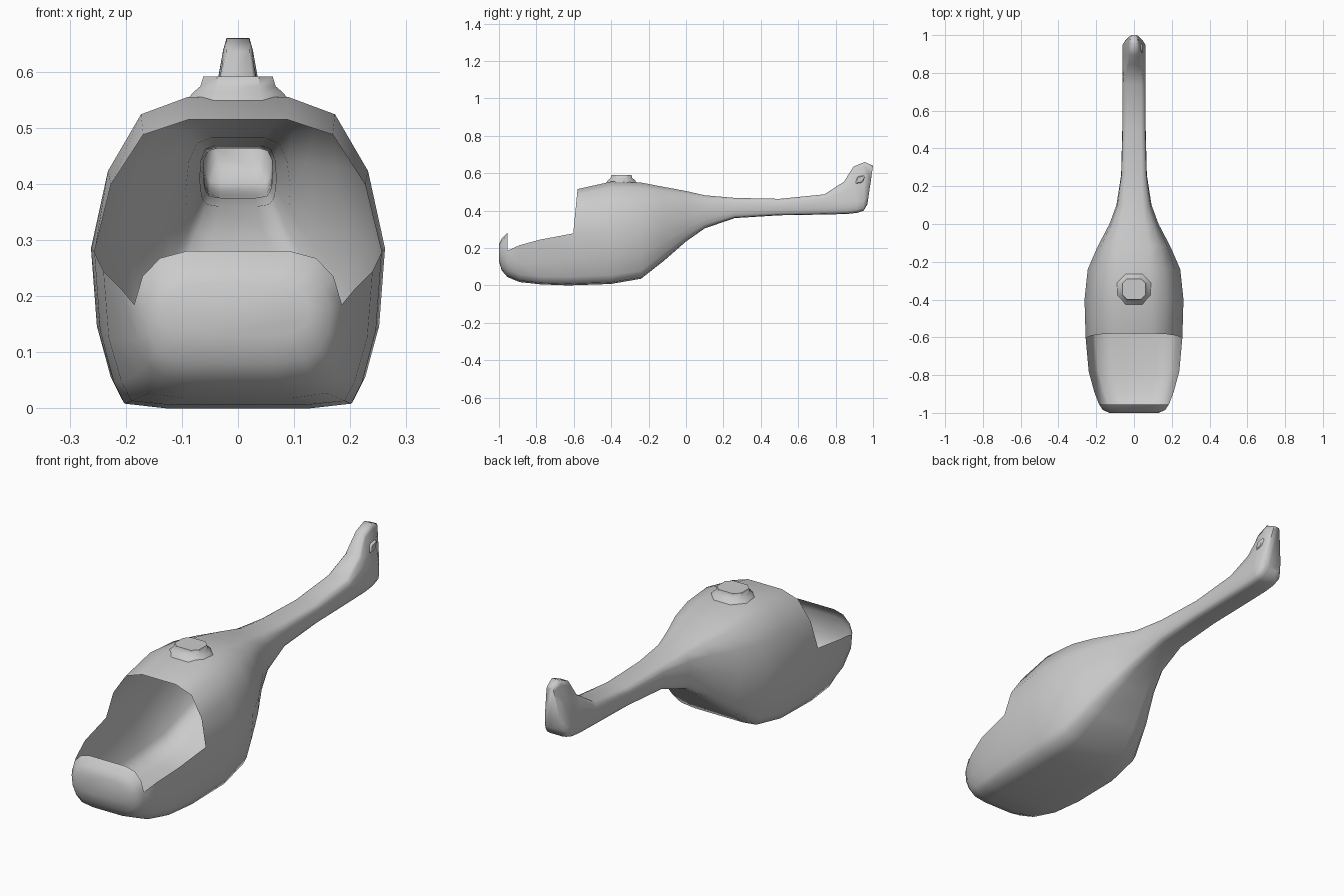
import bpy, bmesh, math

if "Cube" in bpy.data.objects:
    bpy.data.objects.remove(bpy.data.objects["Cube"])

# Half cross-sections: (fraction of half width, height: 1 top, 0 widest level, -1 bottom)
LOW = [(.98, -.4), (.93, -.72), (.82, -.93), (.5, -1)]
PROFILES = {
    'N': [(.5, 1), (.75, .87), (.92, .53), (1, 0), (.97, -.45), (.88, -.75), (.72, -.94), (.4, -1)],
    'H': [(.34, 1), (.66, .885), (.885, .51), (1, 0), (.96, -.5), (.865, -.83), (.79, -.97), (.5, -1)],
    'B': [(.6, 1), (.85, .9), (.97, .55), (1, 0)] + LOW,
    'F': [(.34, 1), (.44, .9), (.66, .55), (1, 0)] + LOW,
}

# Fuselage stations: y at bottom, y at top, z bottom, z widest, z top, half width, profile mix
STATIONS = [
    (-1, -1, .13, .18, .22, .13, 'N'),
    (-.985, -.985, .08, .18, .25, .165, 'N'),
    (-.955, -.955, .045, .185, .28, .185, 'N'),
    (-.89, -.89, .018, .215, .33, .21, 'HN'),
    (-.78, -.78, .006, .245, .42, .24, 'H'),
    (-.63, -.58, 0, .278, .515, .256, 'H'),
    (-.40, -.40, .008, .285, .555, .262, 'H'),
    (-.24, -.24, .036, .29, .55, .245, 'H'),
    (-.12, -.12, .13, .32, .527, .193, 'HHB'),
    (0, 0, .235, .36, .505, .13, 'HB'),
    (.1, .1, .305, .39, .482, .093, 'HBB'),
    (.26, .26, .36, .41, .468, .068, 'B'),
    (.5, .5, .375, .42, .463, .062, 'B'),
    (.74, .74, .379, .435, .487, .062, 'B'),
    (.86, .845, .382, .44, .555, .062, 'BF'),
    (.915, .895, .388, .45, .635, .062, 'F'),
    (.95, .955, .40, .45, .66, .06, 'F'),
    (.97, 1.0, .435, .48, .64, .042, 'F'),
]


def station_ring(yb, yt, zb, zm, zt, w, mix):
    half = []
    for pts in zip(*(PROFILES[m] for m in mix)):
        fx = sum(p[0] for p in pts) / len(pts)
        t = sum(p[1] for p in pts) / len(pts)
        z = zm + t * ((zt - zm) if t > 0 else (zm - zb))
        half.append((fx * w, yb + (yt - yb) * (z - zb) / (zt - zb), z))
    return half + [(-x, y, z) for x, y, z in reversed(half)]


def loft(name, rings, cap_start, cap_end, angle, skip=lambda i, k: False):
    bm = bmesh.new()
    vs = [[bm.verts.new(p) for p in r] for r in rings]
    n = len(rings[0])
    for i in range(len(vs) - 1):
        for k in range(n):
            if not skip(i, k):
                j = (k + 1) % n
                bm.faces.new((vs[i][k], vs[i][j], vs[i + 1][j], vs[i + 1][k]))
    if cap_start:
        bm.faces.new(vs[0][::-1])
    if cap_end:
        bm.faces.new(vs[-1])
    # drop the unused vertices inside an opening
    bmesh.ops.delete(bm, geom=[v for v in bm.verts if not v.link_faces], context='VERTS')
    bmesh.ops.recalc_face_normals(bm, faces=bm.faces)
    me = bpy.data.meshes.new(name)
    bm.to_mesh(me)
    bm.free()
    ob = bpy.data.objects.new(name, me)
    bpy.context.collection.objects.link(ob)
    bpy.ops.object.select_all(action='DESELECT')
    ob.select_set(True)
    bpy.context.view_layer.objects.active = ob
    bpy.ops.object.shade_smooth_by_angle(angle=math.radians(angle))
    return ob


def rounded_rect(hx, hy, r):
    # eight-point rectangle with cut corners
    c = [(hx, hy - r), (hx - r, hy)]
    q = c + [(-x, y) for x, y in reversed(c)]
    return q + [(-x, -y) for x, y in q]


# Fuselage shell, nose to tail fin, with the open cockpit left out
loft('fuselage', [station_ring(*s) for s in STATIONS], True, True, 75,
     lambda i, k: 2 <= i <= 4 and (k < 3 or k >= 12))

# Rotor mast base on the roof: flared collar, then a short upright block
collar = [(.095, .085, .05, .545), (.08, .072, .04, .563), (.067, .058, .028, .574), (.062, .054, .025, .591)]
loft('rotor_mast_base',
     [[(x, y - .345, z) for x, y in rounded_rect(hx, hy, r)] for hx, hy, r, z in collar],
     False, True, 40)

# Tail rotor hub: small slanted stub on the right side of the fin
a = math.radians(10)
stub = []
for x, s in ((.015, 1.1), (.042, 1), (.046, .8)):
    stub.append([(x, .931 + (u + .3 * v) * s, .566 + (v + u * math.sin(a)) * s)
                 for u, v in rounded_rect(.02, .019, .006)])
loft('tail_rotor_hub', stub, False, True, 40)
